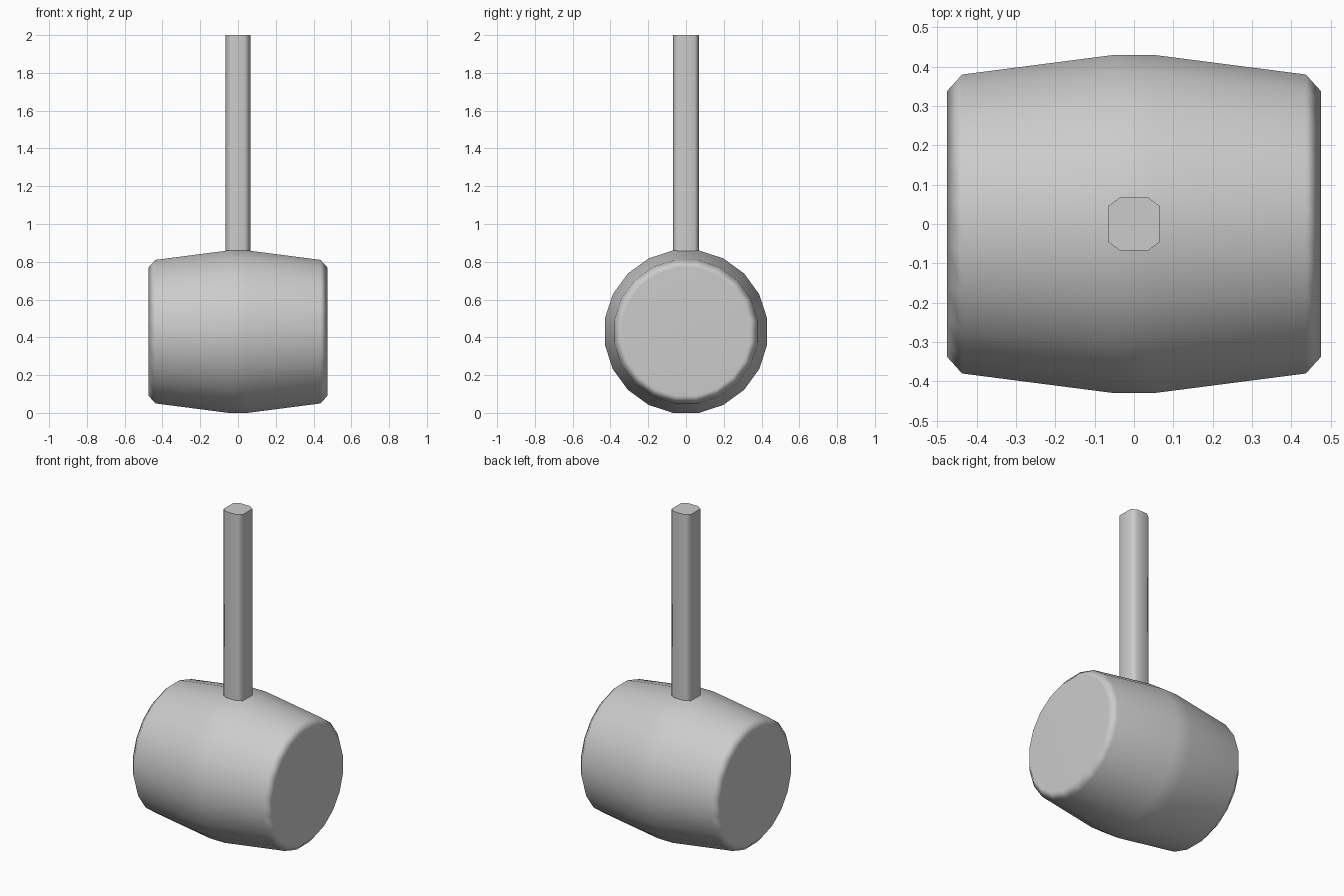
import bpy, bmesh
from math import sin, cos, pi, radians

if "Cube" in bpy.data.objects:
    bpy.data.objects.remove(bpy.data.objects["Cube"])


def loft(name, rings):
    """Skin a list of equal-length vertex rings and cap both ends."""
    bm = bmesh.new()
    loops = [[bm.verts.new(p) for p in ring] for ring in rings]
    n = len(loops[0])
    for a, b in zip(loops, loops[1:]):
        for i in range(n):
            j = (i + 1) % n
            bm.faces.new((a[i], a[j], b[j], b[i]))
    bm.faces.new(loops[0][::-1])
    bm.faces.new(loops[-1])
    bmesh.ops.recalc_face_normals(bm, faces=bm.faces[:])
    mesh = bpy.data.meshes.new(name)
    bm.to_mesh(mesh)
    bm.free()
    obj = bpy.data.objects.new(name, mesh)
    bpy.context.collection.objects.link(obj)
    # smooth sides, sharp only at right-angle ends
    bpy.ops.object.select_all(action='DESELECT')
    obj.select_set(True)
    bpy.context.view_layer.objects.active = obj
    bpy.ops.object.shade_smooth_by_angle(angle=radians(60))
    weighted = obj.modifiers.new("weighted_normals", 'WEIGHTED_NORMAL')
    weighted.keep_sharp = True
    return obj


# Barrel-shaped head lying along x: 20 sides, flats facing the axes
SIDES, CENTRE = 20, 0.43
half = [(0.05, 0.43), (0.437, 0.38), (0.475, 0.338)]
profile = [(-x, a) for x, a in reversed(half)] + half


def head_ring(x, apothem):
    r = apothem / cos(pi / SIDES)
    angles = [2 * pi * (i + 0.5) / SIDES for i in range(SIDES)]
    return [(x, r * cos(t), CENTRE + r * sin(t)) for t in angles]


loft("mallet_head", [head_ring(x, a) for x, a in profile])

# Handle: a square bar with chamfered corners, sunk slightly into the head
section = [(0.065, -0.046), (0.065, 0.046), (0.035, 0.068), (-0.035, 0.068),
           (-0.065, 0.046), (-0.065, -0.046), (-0.035, -0.068), (0.035, -0.068)]
loft("handle", [[(x, y, z) for x, y in section] for z in (0.84, 2.0)])
